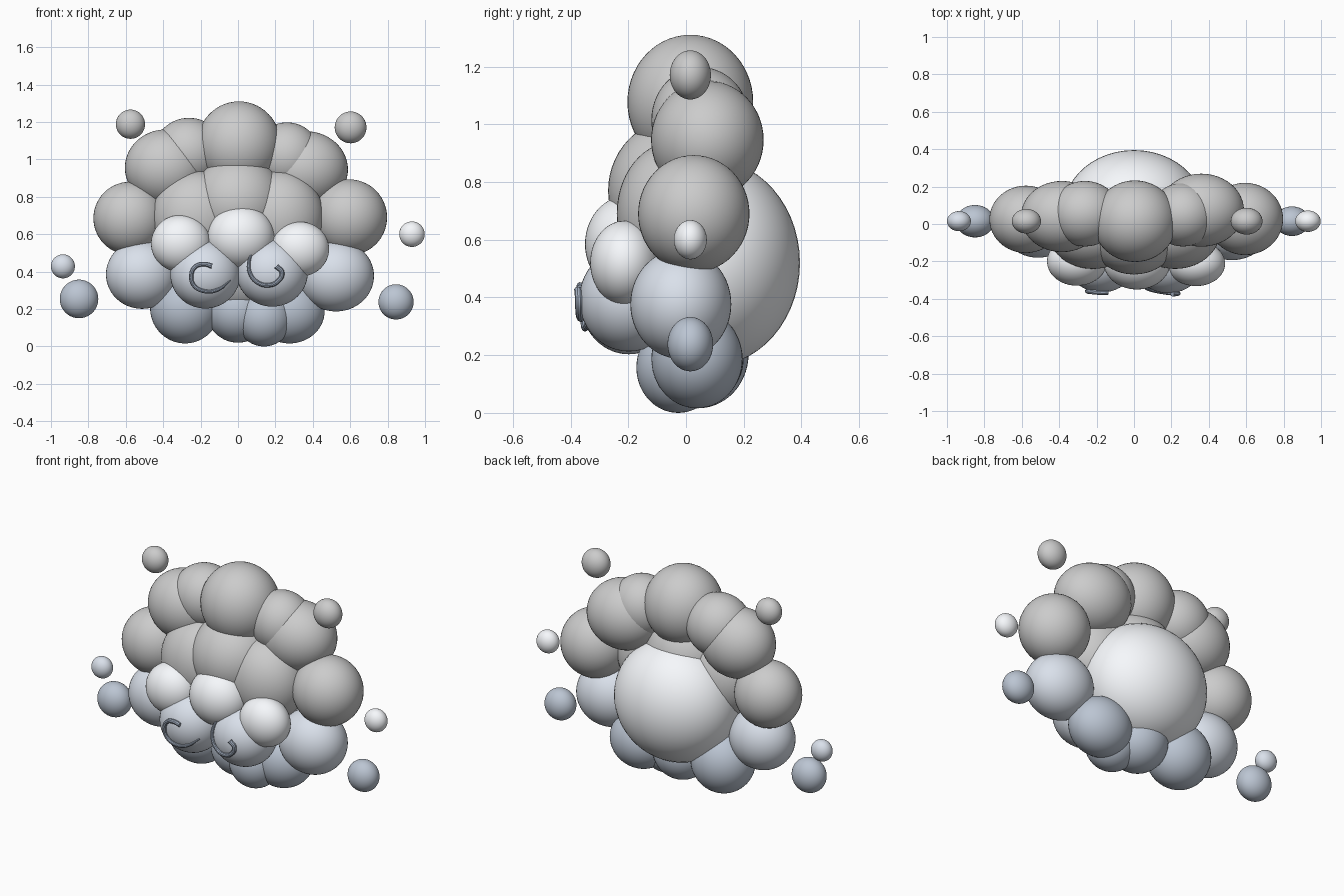
import bpy
import math


def material(name, rgb):
    m = bpy.data.materials.new(name)
    m.diffuse_color = (*rgb, 1)
    return m


WHITE = material("pale_white", (0.93, 0.95, 0.98))
LIGHT = material("light_blue_grey", (0.70, 0.75, 0.83))
BLUE = material("blue_grey", (0.50, 0.56, 0.65))
DARK = material("swirl_blue", (0.36, 0.42, 0.52))


def puff(name, centre, radii, mat=None):
    bpy.ops.mesh.primitive_uv_sphere_add(segments=48, ring_count=28, radius=1, location=centre)
    ob = bpy.context.object
    ob.name = name
    ob.scale = radii
    bpy.ops.object.transform_apply(location=False, rotation=False, scale=True)
    bpy.ops.object.shade_smooth()
    if mat:
        ob.data.materials.append(mat)
    return ob


# large rounded core, seen from the back
puff("cloud_core", (0, 0.08, 0.52), (0.375, 0.315, 0.36), WHITE)

# grey upper puffs
upper = [
    ((0.005, 0.015, 1.077), (0.225, 0.218, 0.233)),
    ((0.36, 0.074, 0.946), (0.228, 0.195, 0.205)),
    ((-0.385, 0.04, 0.955), (0.22, 0.19, 0.205)),
    ((0.262, 0.05, 1.015), (0.18, 0.17, 0.183)),
    ((-0.262, 0.055, 1.037), (0.19, 0.175, 0.185)),
    ((0.594, 0.027, 0.69), (0.203, 0.193, 0.203)),
    ((-0.578, 0.025, 0.685), (0.195, 0.18, 0.195)),
    ((0.0, -0.03, 0.77), (0.25, 0.24, 0.25)),
    ((0.22, -0.04, 0.69), (0.24, 0.20, 0.25)),
    ((-0.22, -0.04, 0.69), (0.24, 0.20, 0.25)),
]
# pale front puffs
front = [
    ((-0.305, -0.20, 0.55), (0.16, 0.13, 0.153)),
    ((0.016, -0.20, 0.585), (0.18, 0.15, 0.169)),
    ((0.332, -0.212, 0.52), (0.155, 0.12, 0.146)),
]
# light blue side and lower front puffs
LEFT_CURL = ((-0.175, -0.198, 0.385), (0.187, 0.168, 0.182))
RIGHT_CURL = ((0.183, -0.198, 0.393), (0.19, 0.172, 0.18))
middle = [
    ((0.524, -0.018, 0.377), (0.203, 0.175, 0.19)),
    ((-0.513, -0.01, 0.385), (0.193, 0.17, 0.184)),
    LEFT_CURL, RIGHT_CURL,
]
# blue bottom puffs
bottom = [
    ((0.275, 0.038, 0.187), (0.188, 0.158, 0.171)),
    ((0.139, -0.027, 0.157), (0.152, 0.145, 0.157)),
    ((0.0, 0.03, 0.19), (0.17, 0.17, 0.17)),
    ((-0.283, 0.042, 0.205), (0.187, 0.175, 0.189)),
]
for label, group, mat in (("upper_puff", upper, None), ("front_puff", front, WHITE),
                          ("middle_puff", middle, LIGHT), ("bottom_puff", bottom, BLUE)):
    for i, (c, r) in enumerate(group):
        puff(f"{label}_{i + 1}", c, r, mat)

# small floating droplets, flattened front to back
droplets = [(-0.575, 1.188, 0.078, None), (0.602, 1.171, 0.085, None),
            (0.93, 0.60, 0.068, WHITE), (-0.936, 0.428, 0.064, LIGHT),
            (-0.85, 0.254, 0.103, BLUE), (0.845, 0.238, 0.094, BLUE)]
for i, (x, z, r, mat) in enumerate(droplets):
    puff(f"droplet_{i + 1}", (x, 0.015, z), (r, r * 0.84, r), mat)


# raised swirl laid on the front of a puff, tapering to a thin tail
def swirl(name, path, host):
    (cx, cy, cz), (rx, ry, rz) = host
    cu = bpy.data.curves.new(name, 'CURVE')
    cu.dimensions = '3D'
    cu.bevel_depth = 0.014
    cu.bevel_resolution = 3
    cu.resolution_u = 8
    cu.use_fill_caps = True
    sp = cu.splines.new('BEZIER')
    sp.bezier_points.add(len(path) - 1)
    for i, (p, (x, z)) in enumerate(zip(sp.bezier_points, path)):
        d = 1 - ((x - cx) / rx) ** 2 - ((z - cz) / rz) ** 2
        p.co = (x, cy - ry * math.sqrt(max(d, 0)) - 0.008, z)
        p.handle_left_type = p.handle_right_type = 'AUTO'
        p.radius = 0.25 if i == len(path) - 1 else 1.0 - 0.4 * i / len(path)
    ob = bpy.data.objects.new(name, cu)
    bpy.context.collection.objects.link(ob)
    bpy.ops.object.select_all(action='DESELECT')
    ob.select_set(True)
    bpy.context.view_layer.objects.active = ob
    bpy.ops.object.convert(target='MESH')
    bpy.context.object.data.materials.append(DARK)
    bpy.ops.object.shade_smooth_by_angle()


swirl("left_swirl", [(-0.14, 0.43), (-0.18, 0.44), (-0.23, 0.425), (-0.25, 0.375),
                     (-0.235, 0.325), (-0.18, 0.295), (-0.11, 0.302), (-0.04, 0.352)], LEFT_CURL)
swirl("right_swirl", [(0.205, 0.428), (0.235, 0.395), (0.213, 0.348), (0.16, 0.327),
                      (0.105, 0.342), (0.066, 0.387), (0.058, 0.45), (0.082, 0.513)], RIGHT_CURL)
